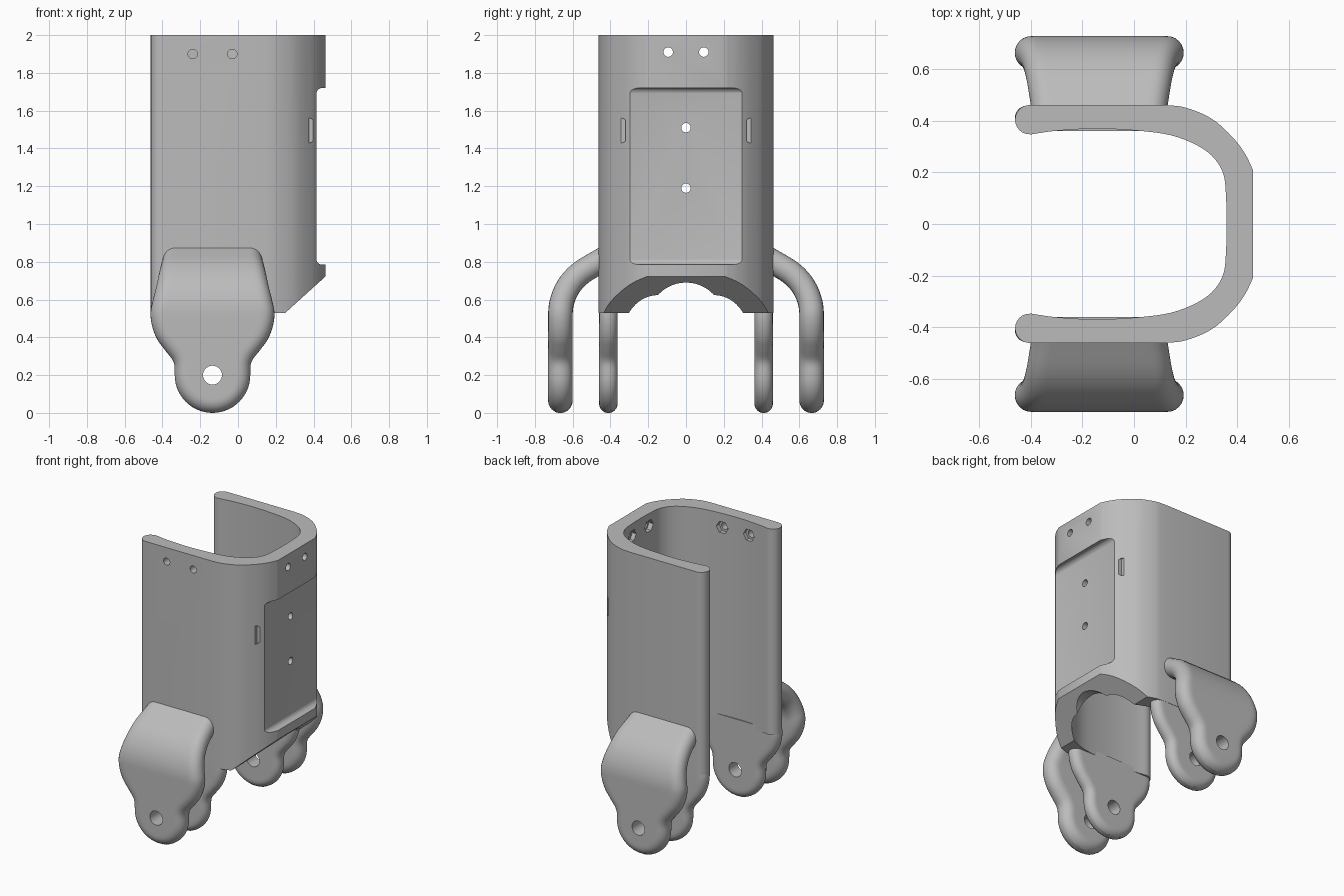
import bpy, bmesh, math
from mathutils import Vector

if "Cube" in bpy.data.objects:
    bpy.data.objects.remove(bpy.data.objects["Cube"])

grey = bpy.data.materials.new("plain grey")
grey.use_nodes = True
grey.diffuse_color = (0.5, 0.5, 0.5, 1)
grey.node_tree.nodes["Principled BSDF"].inputs["Base Color"].default_value = (0.5, 0.5, 0.5, 1)

PIVOT_X, PIVOT_Z = -0.135, 0.2


def finish(bm, name):
    bmesh.ops.recalc_face_normals(bm, faces=bm.faces)
    mesh = bpy.data.meshes.new(name)
    bm.to_mesh(mesh)
    bm.free()
    mesh.materials.append(grey)
    ob = bpy.data.objects.new(name, mesh)
    bpy.context.collection.objects.link(ob)
    return ob


def prism(name, points, to3d, start, end):
    """Extrude a 2D outline; to3d maps (a, b, depth) to a position."""
    bm = bmesh.new()
    lo = [bm.verts.new(to3d(a, b, start)) for a, b in points]
    hi = [bm.verts.new(to3d(a, b, end)) for a, b in points]
    n = len(points)
    for i in range(n):
        j = (i + 1) % n
        bm.faces.new((lo[i], lo[j], hi[j], hi[i]))
    bm.faces.new(lo)
    bm.faces.new(hi)
    return finish(bm, name)


def along_x(a, b, d): return (d, a, b)
def along_y(a, b, d): return (a, d, b)
def along_z(a, b, d): return (a, b, d)


def circle(a, b, r, n=32):
    return [(a + r * math.cos(2 * math.pi * i / n), b + r * math.sin(2 * math.pi * i / n))
            for i in range(n)]


def cut(ob, cutter):
    cutter.hide_render = True
    mod = ob.modifiers.new("cut", 'BOOLEAN')
    mod.operation, mod.solver, mod.object = 'DIFFERENCE', 'EXACT', cutter
    bpy.context.view_layer.objects.active = ob
    bpy.ops.object.modifier_apply(modifier=mod.name)
    bpy.data.objects.remove(cutter)


def smooth(ob):
    bpy.ops.object.select_all(action='DESELECT')
    ob.select_set(True)
    bpy.context.view_layer.objects.active = ob
    bpy.ops.object.shade_smooth_by_angle(angle=math.radians(32))


def spline(points, steps=5):
    """Smooth curve through the points."""
    pts = [Vector(p) for p in points]
    pts = [2 * pts[0] - pts[1]] + pts + [2 * pts[-1] - pts[-2]]
    out = []
    for p, q, r, s in zip(pts, pts[1:], pts[2:], pts[3:]):
        for k in range(steps):
            t = k / steps
            out.append(0.5 * (2 * q + (r - p) * t + (2 * p - 5 * q + 4 * r - s) * t * t
                              + (3 * q - p - 3 * r + s) * t ** 3))
    return out + [pts[-2]]


# Shell: C-shaped wall open towards -x, with rounded lips
outer = spline([(0.12, 0.462), (0.2, 0.452), (0.3, 0.41), (0.38, 0.34), (0.43, 0.275), (0.462, 0.21)])
inner = spline([(0.36, 0), (0.358, 0.09), (0.345, 0.2), (0.285, 0.28), (0.17, 0.337), (0.04, 0.36),
                (-0.14, 0.37), (-0.3, 0.362), (-0.4, 0.348)])
lip = [Vector((-0.405 - 0.057 * math.sin(t * math.pi / 12), 0.405 - 0.057 * math.cos(t * math.pi / 12)))
       for t in range(1, 13)]
half = inner + lip + outer
profile = [(p.x, p.y) for p in half] + [(p.x, -p.y) for p in reversed(half[1:])]
shell = prism("shell", profile, along_z, 0.53, 2.0)

# Sloped underside and arched notch
cut(shell, prism("slope_cutter", [(0.25, 0.529), (0.25, 0.4), (0.7, 0.4), (0.7, 0.937)], along_y, -1, 1))
cut(shell, prism("notch_cutter", circle(0, 0.49, 0.2, 48), along_x, 0.1, 0.8))

# Recessed rear panel with filleted edges
box = bmesh.new()
bmesh.ops.create_cube(box, size=1)
bmesh.ops.scale(box, vec=(0.3, 0.65, 0.935), verts=box.verts)
bmesh.ops.translate(box, vec=(0.565, 0, 1.2525), verts=box.verts)
bmesh.ops.bevel(box, geom=box.edges[:], offset=0.03, segments=5, profile=0.5, affect='EDGES')
cut(shell, finish(box, "panel_cutter"))

# Half-moon slots beside the panel
moon = [(0.375 + 0.042 * math.cos(a), 1.495 + 0.066 * math.sin(a))
        for a in (math.pi * (i / 16 - 0.5) for i in range(17))]
for side in (-1, 1):
    cut(shell, prism("slot_cutter", moon, along_y, side * 0.32, side * 0.6))

# Screw holes with hexagonal nut pockets on the inside
for y in (-0.094, 0.094):
    cut(shell, prism("hole_cutter", circle(y, 1.91, 0.025, 24), along_x, 0.2, 0.7))
    cut(shell, prism("nut_cutter", circle(y, 1.91, 0.045, 6), along_x, 0.2, 0.39))
for x in (-0.24, -0.03):
    cut(shell, prism("hole_cutter", circle(x, 1.9, 0.025, 24), along_y, -0.6, -0.2))
    cut(shell, prism("nut_cutter", circle(x, 1.9, 0.045, 6), along_y, -0.395, -0.2))
for z in (1.19, 1.51):
    cut(shell, prism("hole_cutter", circle(0, z, 0.025, 24), along_x, 0.2, 0.7))
smooth(shell)

# Lug outline: half width against distance from the tip
flank = spline([(0.2, 0.2), (0.27, 0.206), (0.33, 0.25), (0.39, 0.293), (0.46, 0.32), (0.53, 0.328),
                (0.6, 0.315), (0.7, 0.293), (0.87, 0.268), (0.935, 0.262)], 4)
disc = [Vector((0.2 - 0.2 * math.cos(i * math.pi / 28), 0.2 * math.sin(i * math.pi / 28)))
        for i in range(14)]


def straight(s):
    return Vector((0, s)), Vector((1, 0))


def bent(s):
    """Path that runs straight up, then curls in towards the shell."""
    radius, full = 0.28, math.radians(60)
    a = min(max(s - 0.52, 0) / radius, full)
    extra = max(s - 0.52 - radius * full, 0)
    normal = Vector((math.cos(a), math.sin(a)))
    tangent = Vector((-normal.y, normal.x))
    pos = Vector((radius * (normal.x - 1), min(s, 0.52) + radius * normal.y)) + tangent * extra
    return pos, normal


def lug(name, path, y, r, limit, side):
    """Plate with a fully rounded rim, following a path."""
    rows = [p for p in disc + flank if p.x <= limit]
    rim = [Vector((p.y * k, p.x)) for p in disc + flank for k in (-1, 1)]
    rim += [Vector((p.y * k, p.x)) for a, b in zip(disc + flank, (disc + flank)[1:])
            for p in (a.lerp(b, 0.33), a.lerp(b, 0.67)) for k in (-1, 1)]
    bm = bmesh.new()
    n = 28
    sheets = {1: [], -1: []}
    for p in rows:
        pos, normal = path(p.x)
        line = {1: [], -1: []}
        for i in range(n + 1):
            u = -math.cos(math.pi * i / n) * p.y
            near = min((q - Vector((u, p.x))).length for q in rim)
            t = 0 if i in (0, n) else math.sqrt(max(r * r - max(r - near, 0) ** 2, 0))
            for k in (1, -1):
                c = pos + normal * t * k
                line[k].append(bm.verts.new((PIVOT_X + u, side * (y + c.x), c.y)))
        for k in (1, -1):
            sheets[k].append(line[k])
    for grid in sheets.values():
        for a, b in zip(grid, grid[1:]):
            for i in range(n):
                bm.faces.new((a[i], a[i + 1], b[i + 1], b[i]))
    a, b = sheets[1][-1], sheets[-1][-1]
    for i in range(n):
        bm.faces.new((a[i], a[i + 1], b[i + 1], b[i]))
    bmesh.ops.remove_doubles(bm, verts=bm.verts, dist=0.0003)
    bmesh.ops.dissolve_degenerate(bm, edges=bm.edges, dist=0.0001)
    ob = finish(bm, name)
    cut(ob, prism("pin_cutter", circle(PIVOT_X, PIVOT_Z, 0.05), along_y, -1, 1))
    smooth(ob)


# Paired inner and outer lugs on both sides
for side, label in ((-1, "front"), (1, "back")):
    lug(label + "_inner_lug", straight, 0.411, 0.049, 0.58, side)
    lug(label + "_outer_lug", bent, 0.665, 0.065, 1, side)
